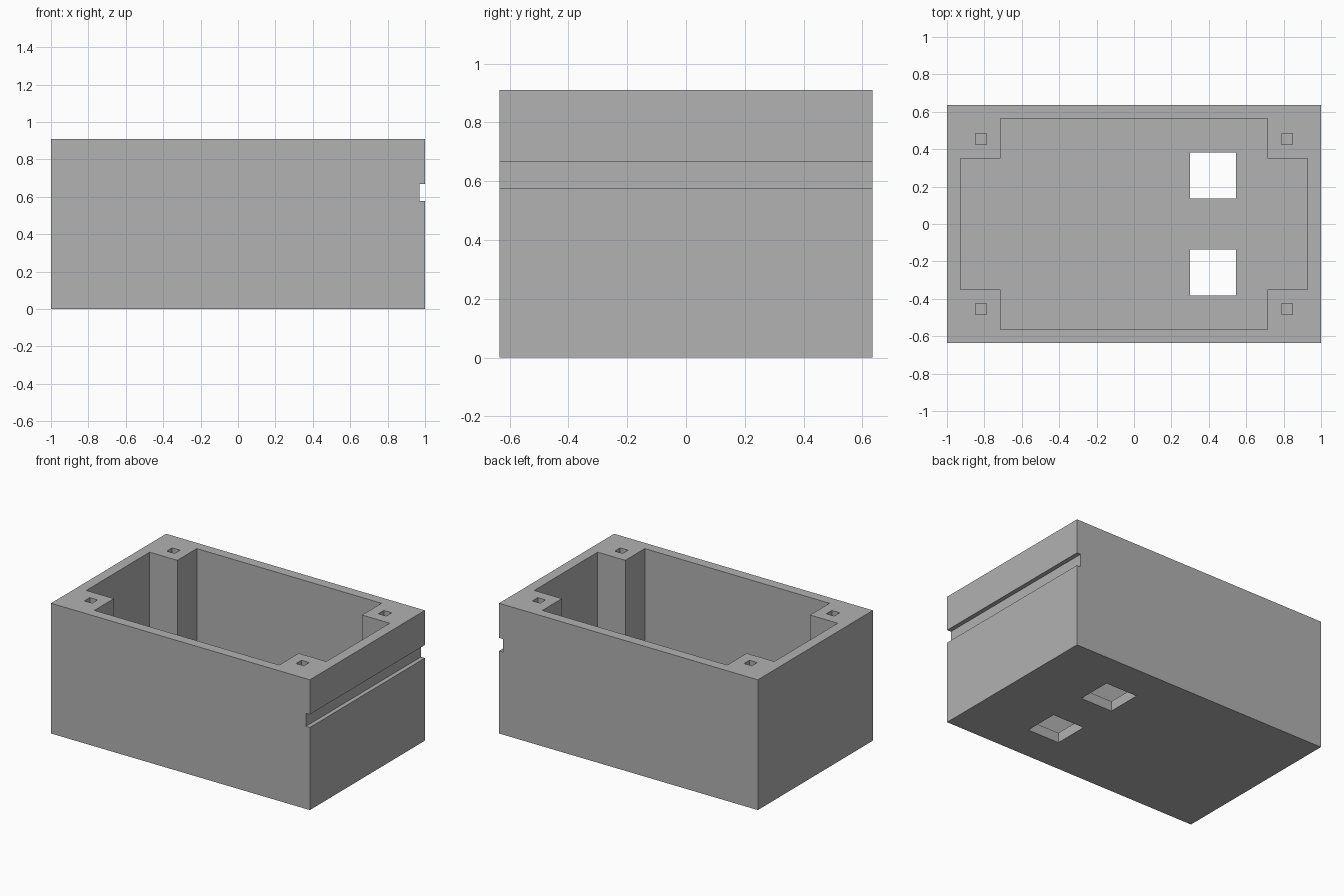
import bpy
import bmesh

W, D, H = 1.0, 0.635, 0.91   # half width, half depth, height
FLOOR = 0.07

if "Cube" in bpy.data.objects:
    bpy.data.objects.remove(bpy.data.objects["Cube"], do_unlink=True)

grey = bpy.data.materials.new("plain grey")
grey.use_nodes = True
colour = (0.445, 0.445, 0.445, 1)
grey.diffuse_color = colour
grey.node_tree.nodes["Principled BSDF"].inputs["Base Color"].default_value = colour


def prism(name, outline, z0, z1):
    """Extrude a flat outline from z0 up to z1."""
    bm = bmesh.new()
    face = bm.faces.new([bm.verts.new((x, y, z0)) for x, y in outline])
    top = bmesh.ops.extrude_face_region(bm, geom=[face])["geom"]
    bmesh.ops.translate(bm, vec=(0, 0, z1 - z0),
                        verts=[v for v in top if isinstance(v, bmesh.types.BMVert)])
    bmesh.ops.recalc_face_normals(bm, faces=bm.faces)
    mesh = bpy.data.meshes.new(name)
    bm.to_mesh(mesh)
    bm.free()
    mesh.materials.append(grey)
    obj = bpy.data.objects.new(name, mesh)
    bpy.context.collection.objects.link(obj)
    return obj


def rect(x0, x1, y0, y1):
    return [(x0, y0), (x1, y0), (x1, y1), (x0, y1)]


def square(x, y, half):
    return rect(x - half, x + half, y - half, y + half)


def cut(target, cutter):
    """Subtract the cutter for good, then drop it."""
    cutter.hide_render = True
    mod = target.modifiers.new("cut", 'BOOLEAN')
    mod.operation, mod.solver, mod.object = 'DIFFERENCE', 'EXACT', cutter
    bpy.context.view_layer.objects.active = target
    bpy.ops.object.modifier_apply(modifier=mod.name)
    bpy.data.objects.remove(cutter, do_unlink=True)


# Solid outer block
box = prism("enclosure_box", rect(-W, W, -D, D), 0, H)

# Cavity with four corner posts left standing
quarter = [(0.928, 0.35), (0.714, 0.35), (0.714, 0.565)]
right = [(x, -y) for x, y in reversed(quarter)] + quarter
outline = right + [(-x, -y) for x, y in right]
cut(box, prism("cavity_cutter", outline, FLOOR, H + 0.1))

# Square screw holes in the posts
for sx in (-1, 1):
    for sy in (-1, 1):
        cut(box, prism("screw_hole_cutter", square(sx * 0.818, sy * 0.455, 0.03),
                       H - 0.3, H + 0.1))

# Two square openings through the floor
for sy in (-1, 1):
    cut(box, prism("floor_opening_cutter", square(0.423, sy * 0.259, 0.123), -0.1, 0.2))

# Groove along the left end wall
cut(box, prism("groove_cutter", rect(0.97, W + 0.1, -D - 0.1, D + 0.1), 0.577, 0.668))
